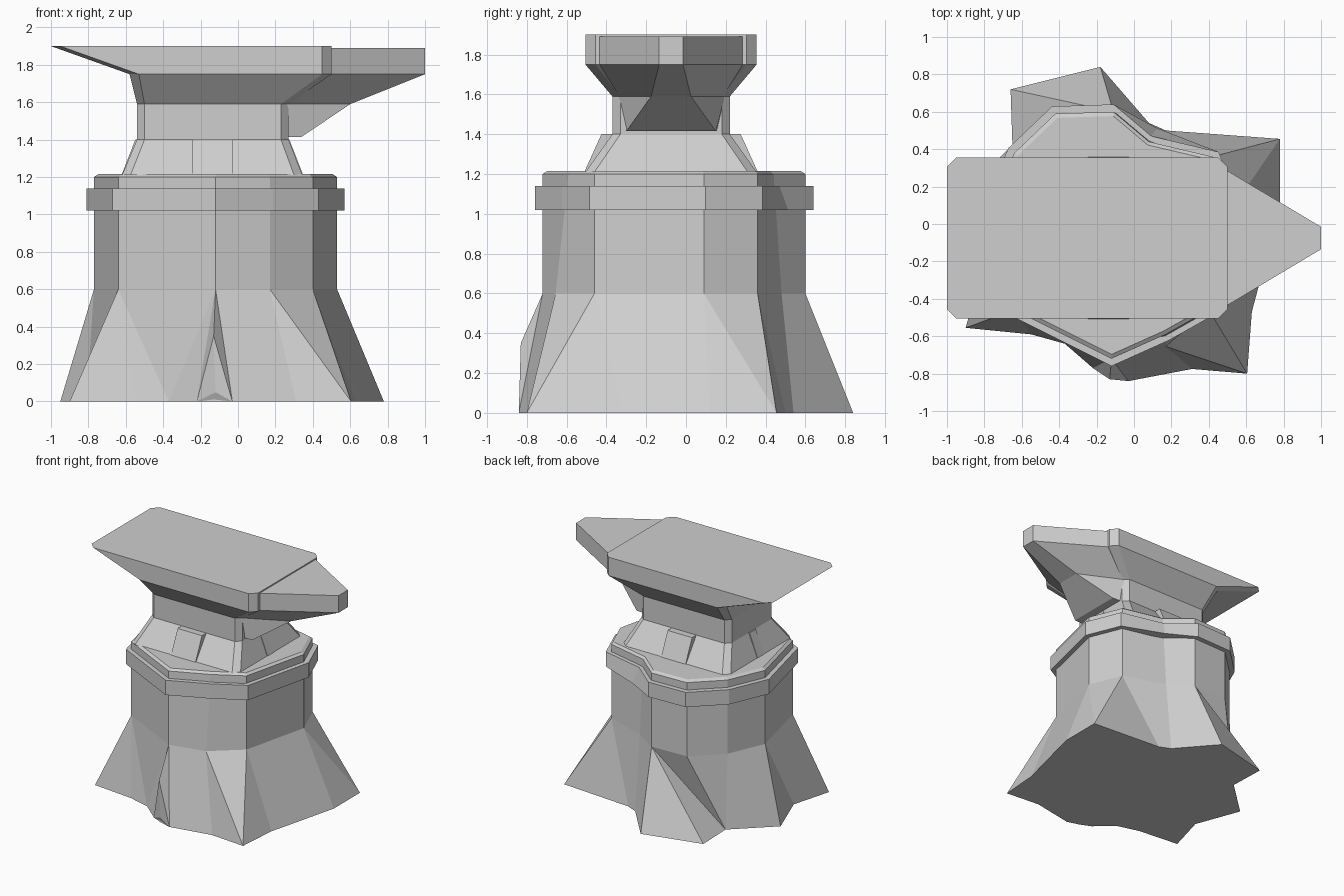
import bpy
import bmesh

cube = bpy.data.objects.get("Cube")
if cube:
    bpy.data.objects.remove(cube, do_unlink=True)

grey = bpy.data.materials.new("plain grey")
grey.use_nodes = True
grey.diffuse_color = (0.62, 0.62, 0.62, 1)
grey.node_tree.nodes["Principled BSDF"].inputs["Base Color"].default_value = grey.diffuse_color

CENTRE_X, CENTRE_Y = -0.137, -0.075


def finish(name, bm):
    """Clean a bmesh and turn it into a flat shaded object."""
    bmesh.ops.remove_doubles(bm, verts=bm.verts[:], dist=0.0005)
    bmesh.ops.dissolve_degenerate(bm, edges=bm.edges[:], dist=0.0005)
    bmesh.ops.recalc_face_normals(bm, faces=bm.faces[:])
    mesh = bpy.data.meshes.new(name)
    bm.to_mesh(mesh)
    bm.free()
    mesh.materials.append(grey)
    obj = bpy.data.objects.new(name, mesh)
    bpy.context.collection.objects.link(obj)
    return obj


def loft(name, rings):
    """Skin equal-length rings from bottom to top and cap both ends."""
    bm = bmesh.new()
    rows = [[bm.verts.new(point) for point in ring] for ring in rings]
    count = len(rings[0])
    for low, high in zip(rows, rows[1:]):
        for i in range(count):
            j = (i + 1) % count
            bm.faces.new((low[i], low[j], high[j], high[i]))
    bm.faces.new(rows[0][::-1])
    bm.faces.new(rows[-1])
    return finish(name, bm)


def hull(name, points):
    """Convex solid around a few points."""
    bm = bmesh.new()
    for point in points:
        bm.verts.new(point)
    result = bmesh.ops.convex_hull(bm, input=bm.verts[:])
    spare = [v for v in result["geom_interior"] if isinstance(v, bmesh.types.BMVert)]
    bmesh.ops.delete(bm, geom=spare, context="VERTS")
    bmesh.ops.dissolve_limit(bm, angle_limit=0.01, verts=bm.verts[:], edges=bm.edges[:])
    return finish(name, bm)


def chamfered_ring(z, x0, x1, half, cut):
    """Rectangle with clipped corners, centred on the anvil's long axis."""
    y0, y1 = CENTRE_Y - half, CENTRE_Y + half
    return [(x0 + cut, y0, z), (x1 - cut, y0, z), (x1, y0 + cut, z), (x1, y1 - cut, z),
            (x1 - cut, y1, z), (x0 + cut, y1, z), (x0, y1 - cut, z), (x0, y0 + cut, z)]


# Stump: trunk outline, and root points paired with the trunk corner above them
trunk = [(-.12, -.72), (.17, -.59), (.4, -.46), (.53, .09), (.42, .36), (.08, .44),
         (-.11, .6), (-.42, .59), (-.64, .38), (-.77, .08), (-.64, -.46)]
swollen_trunk = list(trunk)
swollen_trunk[1] = (.17, -.655)
swollen_trunk[5] = (.08, .48)
roots = [(0, -.13, -.81), (0, -.03, -.84), (1, .31, -.775), (1, .605, -.8), (2, .605, -.8),
         (2, .63, -.47), (2, .67, -.32), (3, .78, .12), (3, .78, .455), (4, .78, .455),
         (4, .17, .5), (5, .08, .54), (6, -.18, .84), (6, -.66, .72), (6, -.65, .42),
         (7, -.65, .42), (8, -.65, .42), (9, -.95, .14), (9, -.81, -.23),
         (10, -.9, -.555), (10, -.55, -.59), (10, -.37, -.64), (0, -.37, -.64),
         (0, -.22, -.77)]


def trunk_ring(z, scale=1.0, corners=trunk):
    return [(-.12 + (x + .12) * scale, -.06 + (y + .06) * scale, z) for x, y in corners]


def paired(corners):
    """Repeat trunk corners so that each root point has one above it."""
    return [corners[i] for i, x, y in roots]


loft("stump", [[(x, y, 0) for i, x, y in roots],
               trunk_ring(.6, 1, paired(swollen_trunk)),
               trunk_ring(1.2, 1, paired(trunk)),
               trunk_ring(1.215, .965, paired(trunk))])
hull("small_root", [(-.22, -.77, 0), (-.12, -.83, .05), (-.03, -.84, 0), (-.13, -.83, .35),
                    (-.12, -.72, .6), (-.12, -.6, 0), (-.12, -.6, .5)])

# Band: its lower edge bridges the notch at the back
bridged_trunk = list(trunk)
bridged_trunk[5] = (.11, .48)
loft("stump_band", [trunk_ring(1.02, 1.06, bridged_trunk), trunk_ring(1.14, 1.06)])

# Anvil body: foot, waist, flare and overhanging table
loft("anvil_body", [
    chamfered_ring(1.21, -.62, .345, .43, .045),
    chamfered_ring(1.4, -.54, .27, .295, .04),
    chamfered_ring(1.59, -.54, .27, .295, .04),
    chamfered_ring(1.75, -.58, .5, .43, .05),
    chamfered_ring(1.9, -1, .5, .43, .05)])


# Horn: tapering plan that shrinks back under the table
def horn_ring(z, x_root, half_root, x_tip, half_tip):
    return [(x_root, CENTRE_Y - half_root, z), (x_tip, CENTRE_Y - half_tip, z),
            (x_tip, CENTRE_Y + half_tip, z), (x_root, CENTRE_Y + half_root, z)]


loft("horn", [
    horn_ring(1.415, .25, .23, .34, .225),
    horn_ring(1.59, .25, .27, .6, .1),
    horn_ring(1.75, .49, .365, 1, .06),
    horn_ring(1.89, .49, .365, 1, .06)])


# Raised blocks lying on the four sloping sides of the foot
def foot_block(name, along_x, side, half, top, bottom):
    points = []
    for offset in (-half, half):
        for reach, z in ((top, 1.4), (bottom, 1.21), (top - .1, 1.4), (top - .1, 1.21)):
            if along_x:
                points.append((CENTRE_X + side * reach, CENTRE_Y + offset, z))
            else:
                points.append((CENTRE_X + offset, CENTRE_Y + side * reach, z))
    hull(name, points)


for word, side in (("front", -1), ("back", 1)):
    foot_block(word + "_foot_block", False, side, .11, .35, .436)
for word, side in (("right", -1), ("left", 1)):
    foot_block(word + "_foot_block", True, side, .04, .412, .486)
